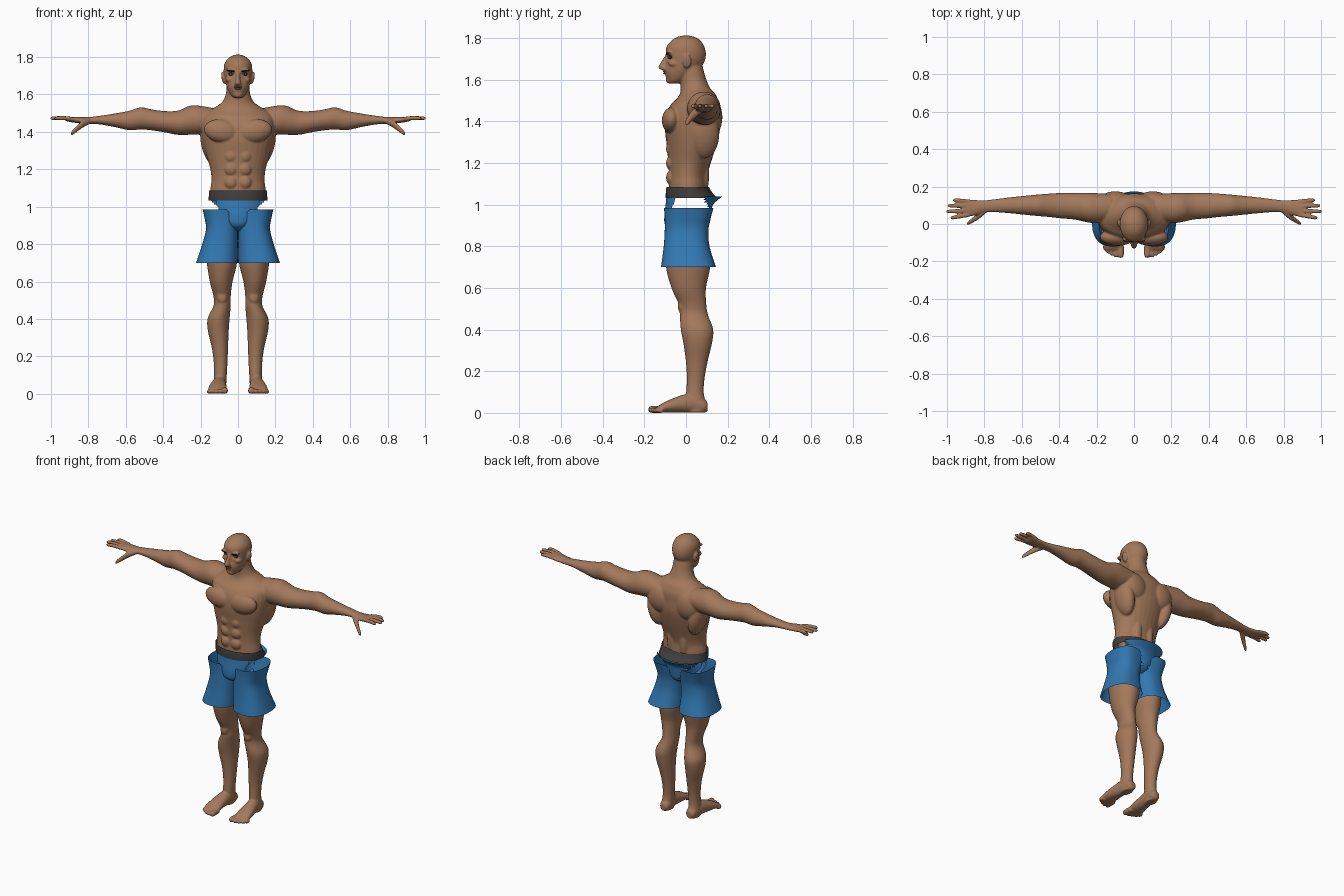
import bpy, bmesh, math
from mathutils import Matrix, Vector

def mat(name, rgb):
    m = bpy.data.materials.new(name)
    m.diffuse_color = (*rgb, 1)
    return m

SKIN = mat("skin", (0.37, 0.19, 0.105))
LIP = mat("lip", (0.27, 0.12, 0.075))
BLUE = mat("shorts blue", (0.032, 0.19, 0.45))
GREY = mat("waistband grey", (0.055, 0.048, 0.048))
DARK = mat("brow dark", (0.025, 0.017, 0.013))
WHITE = mat("eye white", (0.5, 0.5, 0.5))
IRIS = mat("iris blue", (0.05, 0.11, 0.2))
BOTH = (1, -1)

def smooth_rows(rows, sub):
    """Catmull-Rom interpolation of section rows."""
    out, n = [], len(rows)
    for i in range(n - 1):
        p = [rows[max(0, min(n - 1, i + k))] for k in (-1, 0, 1, 2)]
        for j in range(sub):
            t = j / sub
            out.append([0.5 * (2 * b + (c - a) * t + (2 * a - 5 * b + 4 * c - d) * t * t
                               + (3 * b - a - 3 * c + d) * t ** 3) for a, b, c, d in zip(*p)])
    return out + [list(rows[-1])]

def loft(bm, axis, rows, sides=(1,), cap=True, seg=32, sub=4, power=2.0):
    """Elliptical sections (t, centre a, centre b, radius a, radius b) along an axis."""
    for s in sides:
        rings = []
        for t, a, b, ra, rb in smooth_rows(rows, sub):
            ring = []
            for k in range(seg):
                u = 2 * math.pi * k / seg
                c, d = math.cos(u), math.sin(u)
                p = a + ra * math.copysign(abs(c) ** (2 / power), c)
                q = b + rb * math.copysign(abs(d) ** (2 / power), d)
                x, y, z = {"x": (t, p, q), "y": (p, t, q), "z": (p, q, t)}[axis]
                ring.append(bm.verts.new((s * x, y, z)))
            rings.append(ring)
        for r0, r1 in zip(rings, rings[1:]):
            for k in range(seg):
                bm.faces.new((r0[k], r0[(k + 1) % seg], r1[(k + 1) % seg], r1[k]))
        if cap:
            bm.faces.new(rings[0])
            bm.faces.new(rings[-1])

def blob(bm, c, r, sides=BOTH, tilt=0.0):
    """Ellipsoid, tilted about y, mirrored in x."""
    for s in sides:
        m = (Matrix.Translation((s * c[0], c[1], c[2])) @ Matrix.Rotation(s * tilt, 4, "Y")
             @ Matrix.Diagonal((*r, 1)))
        bmesh.ops.create_uvsphere(bm, u_segments=24, v_segments=14, radius=1, matrix=m)

def finish(bm, name, material):
    bmesh.ops.recalc_face_normals(bm, faces=bm.faces)
    me = bpy.data.meshes.new(name)
    bm.to_mesh(me)
    bm.free()
    me.materials.append(material)
    me.shade_smooth()
    ob = bpy.data.objects.new(name, me)
    bpy.context.collection.objects.link(ob)
    return ob

body = bmesh.new()
# torso and neck
loft(body, "z", [(1.00, 0, .012, .15, .095), (1.09, 0, .01, .148, .093), (1.14, 0, .01, .142, .092),
                 (1.20, 0, .017, .148, .102), (1.28, 0, .026, .17, .118), (1.36, 0, .031, .188, .132),
                 (1.43, 0, .034, .195, .13), (1.48, 0, .044, .19, .118), (1.51, 0, .054, .16, .098),
                 (1.535, 0, .055, .118, .084), (1.56, 0, .045, .084, .071), (1.60, 0, .035, .066, .063),
                 (1.64, 0, .028, .061, .058), (1.69, 0, .02, .055, .055)])
# torso muscles: chest, shoulder blades, lats, abdomen, lower back, deltoids
blob(body, (.088, -.07, 1.405), (.095, .046, .062), tilt=-.15)
blob(body, (.10, .125, 1.42), (.085, .05, .09), tilt=.3)
blob(body, (.148, .085, 1.34), (.05, .075, .12), tilt=.2)
for i in range(3):
    blob(body, (.036, -.07, 1.13 + .07 * i), (.036, .026, .036))
blob(body, (.045, .07, 1.16), (.035, .042, .15))
blob(body, (.235, .088, 1.472), (.085, .077, .07))
# head
loft(body, "z", [(1.582, 0, -.06, .022, .024), (1.60, 0, -.045, .042, .047), (1.64, 0, -.026, .06, .078),
                 (1.68, 0, -.006, .07, .091), (1.72, 0, 0, .076, .096), (1.76, 0, -.003, .074, .091),
                 (1.79, 0, 0, .056, .068), (1.806, 0, 0, .034, .042), (1.813, 0, 0, .01, .012)])
# nose, chin, cheekbones, brow ridge, ears
loft(body, "z", [(1.725, 0, -.085, .008, .012), (1.69, 0, -.1, .01, .018), (1.664, 0, -.108, .016, .025),
                 (1.654, 0, -.105, .018, .024), (1.645, 0, -.1, .012, .012)], seg=16)
blob(body, (0, -.077, 1.599), (.026, .02, .017), sides=(1,))
blob(body, (.045, -.055, 1.68), (.022, .03, .016), tilt=.3)
blob(body, (.034, -.08, 1.731), (.03, .015, .009))
blob(body, (.079, .005, 1.688), (.009, .021, .034), tilt=.2)
# arms
loft(body, "x", [(.12, .09, 1.465, .07, .06), (.20, .085, 1.463, .08, .076), (.25, .088, 1.463, .079, .078),
                 (.32, .095, 1.449, .071, .065), (.39, .098, 1.454, .068, .057), (.46, .1, 1.464, .062, .056),
                 (.52, .1, 1.472, .057, .059), (.58, .1, 1.461, .051, .052), (.66, .1, 1.462, .043, .036),
                 (.74, .098, 1.463, .035, .023), (.80, .094, 1.461, .033, .018), (.85, .087, 1.463, .042, .017),
                 (.90, .085, 1.467, .046, .014), (.92, .084, 1.468, .042, .009)], BOTH)
# fingers and thumb
for y0, y1, tip in ((.122, .127, .968), (.097, .098, .996), (.072, .067, 1.004), (.048, .034, .982)):
    loft(body, "x", [(.88, y0, 1.468, .01, .01), (.93, (y0 + y1) / 2, 1.474, .0115, .0115),
                     (tip - .012, y1, 1.473, .01, .01), (tip, y1, 1.472, .005, .005)], BOTH, seg=14)
loft(body, "x", [(.79, .075, 1.458, .015, .014), (.83, .045, 1.442, .019, .02), (.86, .022, 1.418, .014, .018),
                 (.885, .006, 1.396, .011, .014), (.894, .0, 1.389, .005, .006)], BOTH, seg=16)
# legs and kneecaps
loft(body, "z", [(.80, .092, .008, .086, .102), (.70, .086, .01, .081, .106), (.60, .09, .013, .061, .083),
                 (.52, .085, .032, .046, .066), (.47, .085, .038, .046, .068), (.40, .104, .053, .059, .078),
                 (.33, .105, .056, .055, .068), (.25, .097, .052, .044, .053), (.17, .093, .047, .037, .043),
                 (.10, .094, .043, .034, .042), (.05, .097, .046, .034, .048), (.002, .097, .048, .03, .046)], BOTH)
blob(body, (.085, -.018, .515), (.028, .022, .038))
# feet and toes
loft(body, "y", [(.104, .095, .03, .018, .02), (.085, .095, .035, .032, .034), (.02, .1, .047, .037, .046),
                 (-.05, .106, .038, .045, .037), (-.10, .109, .027, .05, .026), (-.13, .11, .019, .049, .017),
                 (-.14, .11, .017, .044, .012)], BOTH)
for x, tip, r in ((.071, -.181, .017), (.097, -.178, .013), (.119, -.169, .012), (.139, -.157, .012), (.155, -.143, .011)):
    loft(body, "y", [(-.11, x, r, r, r), (tip + .014, x, r, r, r), (tip, x, r, r * .45, r * .45)], BOTH, seg=14)
raw = finish(body, "body parts", SKIN)

# blend the parts into one skin
rm = raw.modifiers.new("blend", "REMESH")
rm.mode, rm.voxel_size, rm.use_smooth_shade = "VOXEL", .0052, True
sm = raw.modifiers.new("soften", "SMOOTH")
sm.factor, sm.iterations = .5, 4
skin_mesh = bpy.data.meshes.new_from_object(raw.evaluated_get(bpy.context.evaluated_depsgraph_get()))
bpy.data.objects.remove(raw)
body = bmesh.new()
body.from_mesh(skin_mesh)
bmesh.ops.delete(body, geom=[f for f in body.faces if .76 < f.calc_center_median().z < 1.05], context="FACES")
for v in body.verts:
    v.co.z = max(v.co.z, 0)
    if v.co.y < -.05 and 1.69 < v.co.z < 1.725:      # eye sockets
        d = math.hypot((abs(v.co.x) - .034) / .024, (v.co.z - 1.708) / .015)
        v.co.y += .009 * max(0, 1 - d * d)
skin_mesh.materials.clear()
finish(body, "body", SKIN)

# face details
for name, m, c, r, tilt in (("eye_rims", DARK, (.034, -.0745, 1.709), (.018, .0105, .009), .1),
                            ("eyes", WHITE, (.034, -.0765, 1.708), (.0125, .011, .0055), 0),
                            ("irises", IRIS, (.033, -.083, 1.708), (.005, .006, .005), 0),
                            ("eyebrows", DARK, (.036, -.088, 1.726), (.023, .009, .0045), -.15)):
    bm = bmesh.new()
    blob(bm, c, r, tilt=tilt)
    finish(bm, name, m)
bm = bmesh.new()
blob(bm, (0, -.098, 1.640), (.022, .013, .005), (1,))
blob(bm, (0, -.096, 1.631), (.019, .014, .005), (1,))
finish(bm, "lips", LIP)

# waistband
bm = bmesh.new()
loft(bm, "z", [(1.032, 0, .026, .158, .124), (1.06, 0, .014, .156, .111), (1.086, 0, .008, .154, .102)],
     cap=False, seg=64)
finish(bm, "waistband", GREY)

# brief panel, open at the hips
bm = bmesh.new()
loft(bm, "z", [(1.04, 0, .04, .158, .134), (1.0, 0, .016, .15, .114), (.95, 0, .008, .13, .112),
               (.90, 0, .005, .085, .104), (.87, 0, .005, .03, .06)], cap=False, seg=96)
def at_hip(f):
    c = f.calc_center_median()
    k = max(0, min(1.035 - c.z, .05))
    return -.05 - .35 * k < c.y < .085 + .5 * k
bmesh.ops.delete(bm, geom=[f for f in bm.faces if at_hip(f) and f.calc_center_median().z > .9], context="FACES")
finish(bm, "brief_panel", BLUE)

# shorts legs, cut to a V at the middle
bm = bmesh.new()
loft(bm, "z", [(.70, .112, .012, .112, .132), (.80, .096, .003, .095, .110), (.88, .086, .003, .085, .105),
               (.94, .090, .009, .089, .111), (.985, .096, .013, .093, .119)], BOTH, cap=False, seg=64, power=2.5)
for v in bm.verts:
    top = .91 + .075 * min(1, abs(v.co.x) / .06)
    v.co.z = .70 + (v.co.z - .70) * (top - .70) / .285
finish(bm, "shorts_legs", BLUE)
